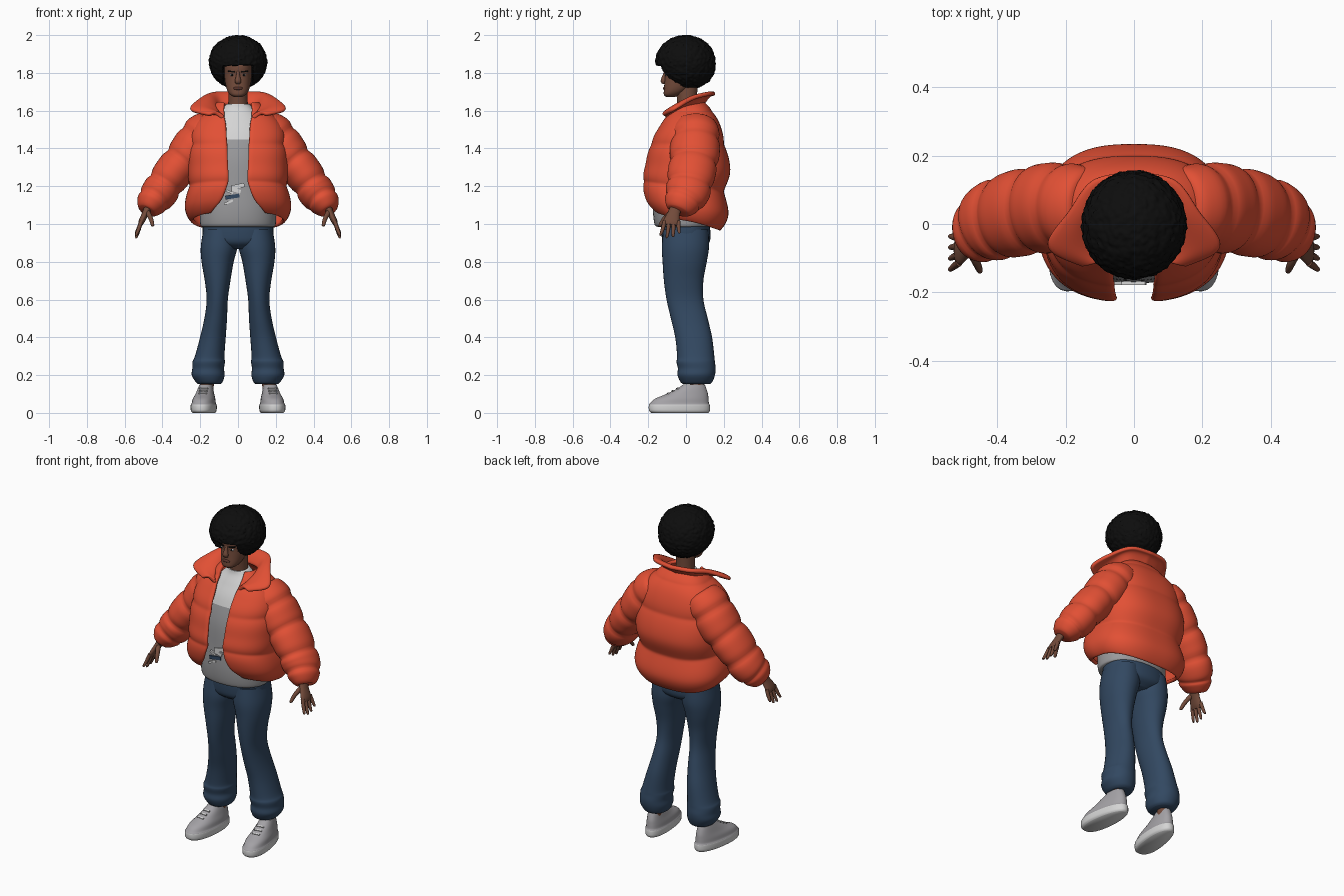
import bpy, bmesh, math
from mathutils import Vector, Matrix, Euler, noise

cube = bpy.data.objects.get("Cube")
if cube:
    bpy.data.objects.remove(cube, do_unlink=True)


def material(name, *rgb):
    mat = bpy.data.materials.new(name)
    mat.use_nodes = True
    mat.diffuse_color = (*rgb, 1)
    mat.node_tree.nodes["Principled BSDF"].inputs["Base Color"].default_value = (*rgb, 1)
    return mat


ORANGE = material("orange nylon", .76, .08, .035)
DENIM = material("blue denim", .032, .065, .12)
SKIN = material("brown skin", .17, .07, .043)
LIPS = material("dark lips", .11, .038, .028)
BLACK = material("black hair", .004, .004, .004)
GREY = material("grey cotton", .32, .32, .33)
LIGHT = material("light grey", .66, .66, .66)
SHOE = material("shoe grey", .37, .36, .38)


def finish(name, bm, mats, mirror=False, paint=None, angle=60):
    """Turn a bmesh into a smooth shaded object, coloured by a rule."""
    mesh = bpy.data.meshes.new(name)
    for face in bm.faces:
        face.smooth = True
        if paint:
            face.material_index = paint(face.calc_center_median())
    bm.to_mesh(mesh)
    bm.free()
    for mat in mats:
        mesh.materials.append(mat)
    mesh.set_sharp_from_angle(angle=math.radians(angle))
    obj = bpy.data.objects.new(name, mesh)
    bpy.context.collection.objects.link(obj)
    if mirror:
        obj.modifiers.new("mirror", "MIRROR")
    return obj


def spline(rows, steps):
    """Smooth interpolation through rows of numbers."""
    out, last = [], len(rows) - 1
    for i in range(last):
        near = [rows[max(0, min(last, i + k))] for k in (-1, 0, 1, 2)]
        for s in range(steps):
            t = s / steps
            out.append([.5 * (2*b + (c - a)*t + (2*a - 5*b + 4*c - d)*t*t
                              + (3*b - a - 3*c + d)*t**3) for a, b, c, d in zip(*near)])
    return out + [list(rows[last])]


def grid_mesh(grid, closed):
    bm = bmesh.new()
    rings = [[bm.verts.new(p) for p in row] for row in grid]
    n = len(rings[0])
    for low, high in zip(rings, rings[1:]):
        for j in range(n if closed else n - 1):
            k = (j + 1) % n
            bm.faces.new((low[j], low[k], high[k], high[j]))
    if closed:
        bm.faces.new(rings[0])
        bm.faces.new(rings[-1])
        bmesh.ops.recalc_face_normals(bm, faces=bm.faces)
    return bm


def power(value, exponent):
    return math.copysign(abs(value) ** exponent, value)


def crease(u, count, depth):
    """Narrow pinches between padded sections."""
    return 1 - depth * (1 - abs(math.sin(math.pi * count * u))) ** 2


def tube(name, rows, mats, flat=False, sides=32, steps=5, square=2, puffs=0, warp=None, **kw):
    """Loft of rounded rings; each row is x, y, z, side radius, depth radius."""
    rows = spline(rows, steps)
    centres = [Vector(r[:3]) for r in rows]
    last, grid = len(rows) - 1, []
    for i, row in enumerate(rows):
        along = centres[min(i + 1, last)] - centres[max(i - 1, 0)]
        along = Vector((0, 0, 1)) if flat else along.normalized()
        deep = Vector((0, 1, 0))
        deep = (deep - along * deep.dot(along)).normalized()
        side = deep.cross(along)
        size = crease(i / last, puffs, .13) if puffs else 1
        ring = []
        for j in range(sides):
            a = math.tau * j / sides
            p = (centres[i] + side * power(math.cos(a), 2 / square) * row[3] * size
                 + deep * power(math.sin(a), 2 / square) * row[4] * size)
            ring.append(warp(p) if warp else p)
        grid.append(ring)
    return finish(name, grid_mesh(grid, True), mats, **kw)


def column(name, rows, mats, **kw):
    """Upright loft; each row is height, centre x, half width, front y, back y."""
    rows = [(x, (f + b) / 2, z, w, (b - f) / 2) for z, x, w, f, b in rows]
    return tube(name, rows, mats, flat=True, **kw)


def solid(name, shape, place, size, mat, turn=(0, 0, 0), **kw):
    bm = bmesh.new()
    matrix = Matrix.LocRotScale(Vector(place), Euler(turn), Vector(size))
    if shape == "box":
        bmesh.ops.create_cube(bm, size=1, matrix=matrix)
    else:
        bmesh.ops.create_uvsphere(bm, u_segments=20, v_segments=12, radius=1, matrix=matrix)
    return finish(name, bm, [mat], angle=40, **kw)


def thicken(obj, amount):
    shell = obj.modifiers.new("padding", "SOLIDIFY")
    shell.thickness, shell.offset = amount, 0
    obj.modifiers.new("soften", "SUBSURF").levels = 1


# Head and neck
column("head", [(1.672, 0, .02, -.105, -.06), (1.685, 0, .042, -.117, -.03),
                (1.71, 0, .058, -.117, .01), (1.75, 0, .068, -.114, .06),
                (1.79, 0, .072, -.112, .09), (1.84, 0, .072, -.115, .1),
                (1.9, 0, .06, -.09, .09), (1.93, 0, .03, -.05, .05)], [SKIN], square=2.3)
column("neck", [(1.56, 0, .06, -.04, .07), (1.63, 0, .052, -.045, .06),
                (1.73, 0, .052, -.055, .06)], [SKIN])
tube("nose", [(0, -.108, 1.81, .008, .006), (0, -.114, 1.785, .01, .01),
              (0, -.12, 1.757, .017, .014), (0, -.114, 1.743, .012, .006)], [SKIN], sides=16)
solid("lips", "ball", (0, -.112, 1.718), (.025, .01, .009), LIPS)
solid("eyes", "ball", (.031, -.101, 1.789), (.013, .009, .006), LIGHT, mirror=True)
solid("irises", "ball", (.031, -.107, 1.789), (.0055, .005, .0055), BLACK, mirror=True)
solid("eyebrows", "box", (.034, -.106, 1.807), (.036, .012, .007), BLACK,
      turn=(0, -.12, .25), mirror=True)
solid("ears", "ball", (.076, 0, 1.765), (.01, .018, .03), SKIN, mirror=True)

# Round hair, pushed back around the face
bm = bmesh.new()
bmesh.ops.create_icosphere(bm, subdivisions=6, radius=1)
for v in bm.verts:
    rough = 1 + .035 * noise.noise(v.co * 9) + .02 * noise.noise(v.co * 25)
    v.co = Vector((v.co.x * .153, v.co.y * .158, v.co.z * .142)) * rough
    v.co += Vector((0, -.003 - .12 * min(v.co.z, 0), 1.857))
    if abs(v.co.x) < .077 and v.co.y < -.03 and v.co.z < 1.838:
        v.co.y = -.03
finish("hair", bm, [BLACK], angle=50)

# Shirt with a light yoke and a chest print
column("shirt", [(.985, 0, .19, -.15, .12), (1, 0, .2, -.167, .13), (1.08, 0, .2, -.175, .13),
                 (1.2, 0, .19, -.17, .13), (1.35, 0, .185, -.16, .13),
                 (1.48, 0, .18, -.125, .12), (1.56, 0, .13, -.085, .09),
                 (1.61, 0, .085, -.057, .075), (1.635, 0, .06, -.05, .065)],
       [GREY, LIGHT], square=2.2, sides=48, steps=7, paint=lambda c: int(c.z > 1.45))
for x, z, wide, high, tilt, mat in ((.0, 1.2, .07, .022, -.2, LIGHT), (-.01, 1.178, .05, .02, .3, LIGHT),
                                    (-.03, 1.145, .075, .02, -.15, DENIM),
                                    (-.045, 1.17, .04, .012, .4, LIGHT),
                                    (-.05, 1.115, .05, .012, -.4, LIGHT)):
    solid("shirt_print", "box", (x, -.1735, z), (wide, .009, high), mat, turn=(0, tilt, 0))

# Jacket body: an open shell, lower at the back
BODY = [(1.02, .25, -.17, .18, .145), (1.09, .272, -.208, .215, .085),
        (1.2, .258, -.225, .2, .052), (1.3, .258, -.208, .225, .052),
        (1.42, .255, -.185, .2, .058), (1.52, .225, -.13, .172, .062),
        (1.59, .16, -.085, .135, .075), (1.64, .1, -.05, .09, .07)]
rows, grid, square, cuts = spline(BODY, 7), [], 2.6, 64
for i, (z, wide, front, back, gap) in enumerate(rows):
    size = crease(i / (len(rows) - 1), 3.5, .05)
    begin = math.asin((gap / wide) ** (square / 2))
    ring = []
    for j in range(cuts + 1):
        a = begin + (math.tau - 2 * begin) * j / cuts
        drop = .05 * math.cos(a) * max(0, min(1, (1.4 - z) / .38))
        ring.append((wide * size * power(math.sin(a), 2 / square),
                     (front + back) / 2 - (back - front) / 2 * size * power(math.cos(a), 2 / square),
                     z + drop))
    grid.append(ring)
thicken(finish("jacket_body", grid_mesh(grid, False), [ORANGE]), .02)

# Wide folded collar: inner edge, then outer edge, from back to front
COLLAR = [(0, .085, 1.63, 0, .155, 1.69), (.09, .06, 1.63, .12, .13, 1.69),
          (.115, 0, 1.62, .19, .04, 1.665), (.1, -.07, 1.59, .255, -.065, 1.605),
          (.075, -.108, 1.56, .15, -.12, 1.572)]
grid = []
for row in spline(COLLAR, 6):
    inner, outer = Vector(row[:3]), Vector(row[3:])
    grid.append([inner.lerp(outer, k / 6) + Vector((0, 0, .02 * math.sin(math.pi * k / 6)))
                 for k in range(7)])
thicken(finish("jacket_collar", grid_mesh(grid, False), [ORANGE], mirror=True), .022)

# Padded sleeves
tube("sleeves", [(.13, .05, 1.53, .09, .11), (.19, .05, 1.465, .117, .13),
                 (.265, .045, 1.365, .112, .132), (.345, .03, 1.27, .102, .127),
                 (.41, .01, 1.175, .098, .12), (.455, -.02, 1.115, .085, .1),
                 (.482, -.042, 1.068, .052, .066)],
     [ORANGE], sides=40, steps=8, puffs=5, mirror=True)

# Hands
tube("palms", [(.465, -.045, 1.11, .026, .032), (.488, -.063, 1.06, .018, .032),
               (.51, -.077, 1.015, .016, .042), (.518, -.08, .995, .011, .04)],
     [SKIN], sides=20, mirror=True)
for i, length in enumerate((.062, .075, .07, .052)):
    y = -.113 + .024 * i
    spread = (y + .078) * .35 - .008
    tube("finger", [(.512, y, 1.015, .01, .011), (.526, y + spread / 2, 1.005 - length / 2, .01, .01),
                    (.538, y + spread, 1.007 - length, .007, .007),
                    (.539, y + spread, 1.002 - length, .003, .003)],
         [SKIN], sides=12, mirror=True)
tube("thumbs", [(.478, -.08, 1.06, .014, .014), (.462, -.112, 1.03, .012, .013),
                (.452, -.136, .995, .009, .009), (.451, -.139, .988, .004, .004)],
     [SKIN], sides=12, mirror=True)

# Jeans
column("jeans_hips", [(.868, 0, .07, -.08, .08), (.9, 0, .17, -.12, .122),
                      (.95, 0, .187, -.13, .13), (1.02, 0, .185, -.13, .12)], [DENIM], square=2.2)
column("jeans_legs", [(.97, .095, .088, -.12, .118), (.88, .1, .097, -.128, .122),
                      (.8, .108, .085, -.124, .11), (.7, .108, .068, -.117, .092),
                      (.6, .11, .056, -.103, .092), (.5, .118, .06, -.08, .115),
                      (.4, .133, .068, -.057, .138), (.3, .15, .078, -.047, .15),
                      (.27, .155, .086, -.05, .153), (.235, .158, .084, -.043, .157),
                      (.2, .158, .087, -.045, .153), (.165, .153, .072, -.03, .14),
                      (.152, .152, .058, -.015, .125)], [DENIM], square=2.1, mirror=True)

# Shoes, slightly turned out
column("ankles", [(.08, .168, .036, .02, .095), (.22, .16, .036, .02, .095)], [SKIN], mirror=True)
TURN = Matrix.Translation((.175, 0, 0)) @ Matrix.Rotation(.12, 4, "Z")


def foot_shape(p):
    return TURN @ Vector((p.x * (.95 - .6 * p.y), p.y, p.z))


column("shoes", [(0, 0, .058, -.185, .118), (.012, 0, .066, -.197, .127),
                 (.04, 0, .067, -.198, .127), (.052, 0, .062, -.19, .122),
                 (.075, 0, .058, -.165, .12), (.1, 0, .05, -.105, .117),
                 (.13, 0, .042, -.045, .108), (.15, 0, .036, -.015, .1)],
       [SHOE, LIGHT], square=2.3, warp=foot_shape, mirror=True, paint=lambda c: int(c.z < .042))
for y, z in ((-.095, .103), (-.07, .116), (-.045, .129)):
    solid("shoe_laces", "box", foot_shape(Vector((0, y, z))), (.045, .009, .008), LIGHT,
          turn=(.4, 0, .12), mirror=True)
